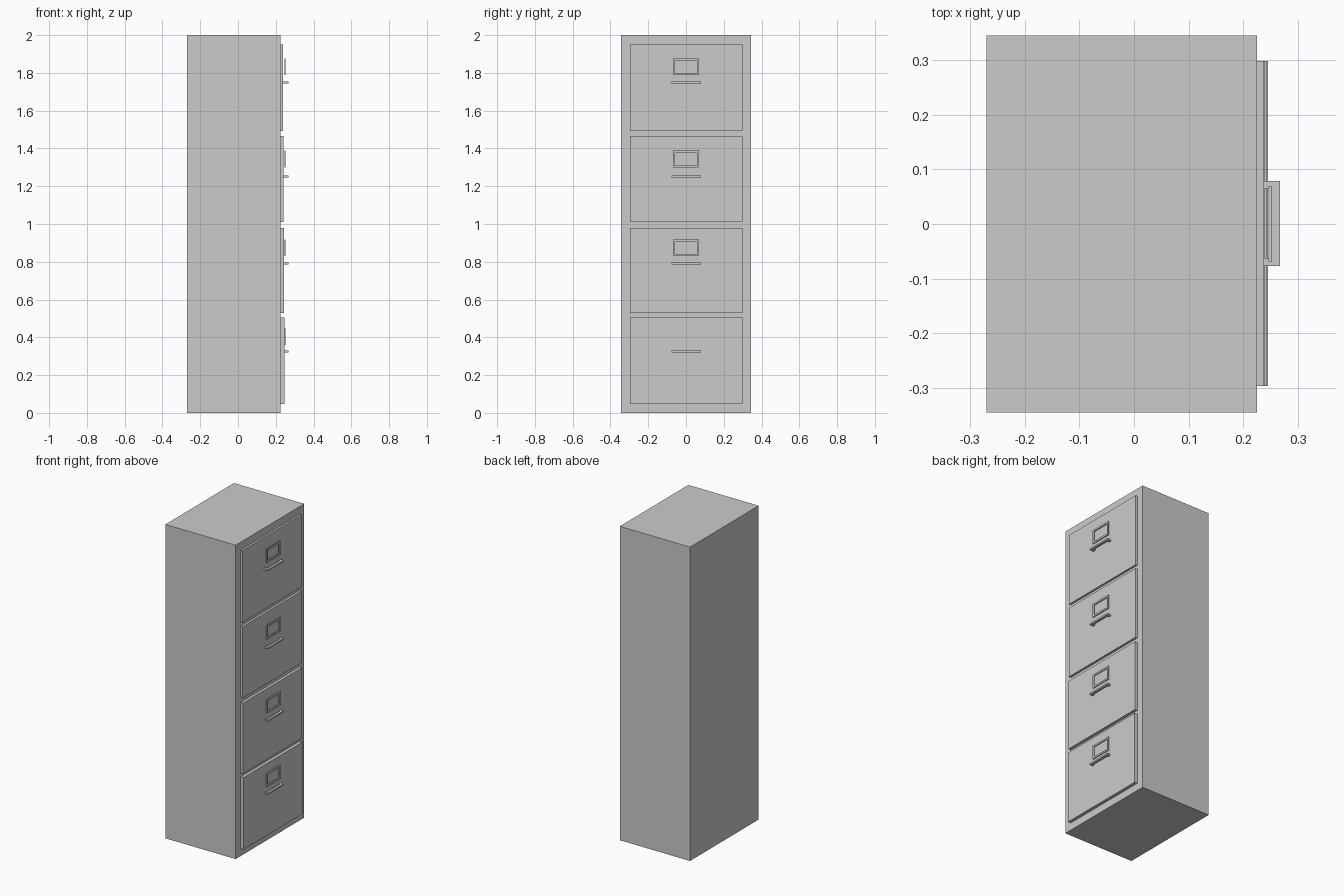
import bpy, bmesh

if "Cube" in bpy.data.objects:
    bpy.data.objects.remove(bpy.data.objects["Cube"])


def add_box(bm, x, y, z):
    # one box from its (min, max) range on each axis
    verts = bmesh.ops.create_cube(bm, size=1)["verts"]
    for v in verts:
        v.co = [r[0] if c < 0 else r[1] for c, r in zip(v.co, (x, y, z))]


def make_part(name, boxes):
    bm = bmesh.new()
    for b in boxes:
        add_box(bm, *b)
    mesh = bpy.data.meshes.new(name)
    bm.to_mesh(mesh)
    bm.free()
    obj = bpy.data.objects.new(name, mesh)
    bpy.context.collection.objects.link(obj)
    return obj


def make_frame(name, x, half, border, z):
    # rectangular ring: extruded picture-frame profile
    outer = [(-half, z[0]), (half, z[0]), (half, z[1]), (-half, z[1])]
    b = border
    inner = [(-half + b, z[0] + b), (half - b, z[0] + b),
             (half - b, z[1] - b), (-half + b, z[1] - b)]
    bm = bmesh.new()
    o = [bm.verts.new((x[0], *p)) for p in outer]
    i = [bm.verts.new((x[0], *p)) for p in inner]
    faces = [bm.faces.new((o[k], o[k - 1], i[k - 1], i[k])) for k in range(4)]
    ext = bmesh.ops.extrude_face_region(bm, geom=faces, use_keep_orig=True)["geom"]
    bmesh.ops.translate(bm, vec=(x[1] - x[0], 0, 0),
                        verts=[g for g in ext if isinstance(g, bmesh.types.BMVert)])
    bmesh.ops.recalc_face_normals(bm, faces=bm.faces)
    mesh = bpy.data.meshes.new(name)
    bm.to_mesh(mesh)
    bm.free()
    bpy.context.collection.objects.link(bpy.data.objects.new(name, mesh))


# cabinet body
make_part("cabinet_body", [((-0.27, 0.225), (-0.345, 0.345), (0, 2))])

# drawers: bottom z, top z, front x, handle z, label bottom z
drawers = [
    (0.047, 0.505, 0.245, 0.325, 0.360),
    (0.530, 0.980, 0.243, 0.790, 0.830),
    (1.010, 1.466, 0.240, 1.252, 1.300),
    (1.492, 1.950, 0.238, 1.749, 1.788),
]
for n, (z0, z1, front, hz, lz) in enumerate(drawers, 1):
    make_part(f"drawer_front_{n}", [((0.22, front), (-0.296, 0.298), (z0, z1))])
    # label holder
    make_frame(f"label_holder_{n}", (0.246, 0.252), 0.069, 0.011, (lz, lz + 0.088))
    # handle bar with two end posts
    z = (hz - 0.005, hz + 0.005)
    make_part(f"handle_{n}", [
        ((0.252, 0.267), (-0.077, 0.079), z),
        ((front - 0.005, 0.252), (-0.077, -0.062), z),
        ((front - 0.005, 0.252), (0.064, 0.079), z),
    ])
